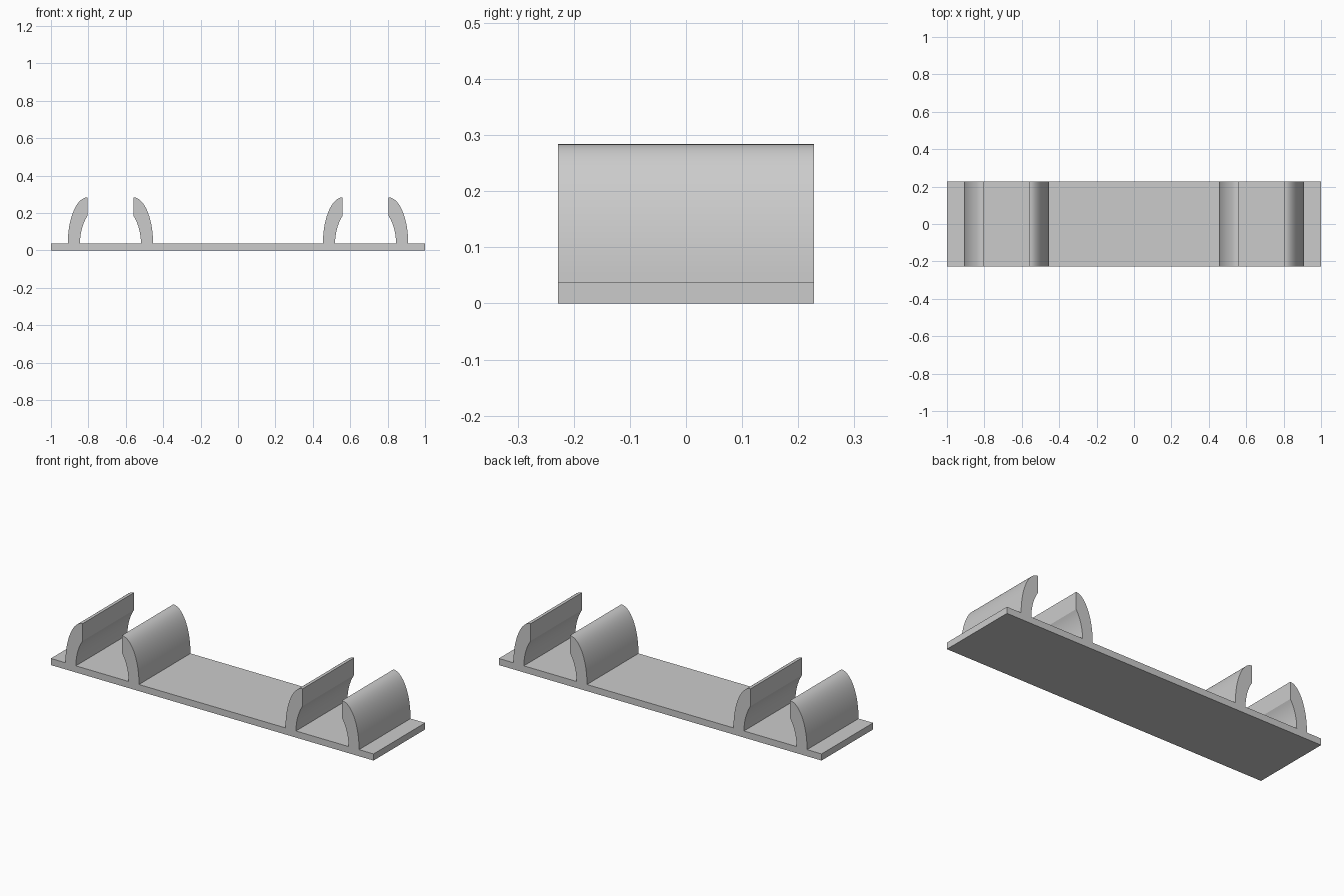
import bpy
import math

cube = bpy.data.objects.get("Cube")
if cube:
    bpy.data.objects.remove(cube, do_unlink=True)

HALF_DEPTH = 0.228
PLATE_TOP = 0.037
CLIP_X = 0.682

grey = bpy.data.materials.new("light_grey")
grey.use_nodes = True
colour = (0.6, 0.6, 0.6, 1)
grey.diffuse_color = colour
grey.node_tree.nodes["Principled BSDF"].inputs["Base Color"].default_value = colour


def extrude_profile(name, profile):
    """Extrude a counter-clockwise (x, z) outline along the depth."""
    n = len(profile)
    verts = [(x, y, z) for y in (-HALF_DEPTH, HALF_DEPTH) for x, z in profile]
    faces = [list(range(n)), list(range(2 * n - 1, n - 1, -1))]
    faces += [[i, i + n, (i + 1) % n + n, (i + 1) % n] for i in range(n)]
    mesh = bpy.data.meshes.new(name)
    mesh.from_pydata(verts, [], faces)
    mesh.materials.append(grey)
    obj = bpy.data.objects.new(name, mesh)
    bpy.context.collection.objects.link(obj)
    bpy.ops.object.select_all(action="DESELECT")
    obj.select_set(True)
    bpy.context.view_layer.objects.active = obj
    bpy.ops.object.shade_smooth_by_angle(angle=math.radians(25))
    return obj


def arc(cx, rx, rz, start, end, steps):
    """Points on an ellipse standing on the plate."""
    angles = [start + (end - start) * i / steps for i in range(steps + 1)]
    return [(cx + rx * math.cos(a), PLATE_TOP + rz * math.sin(a)) for a in angles]


# Base plate
extrude_profile("base_plate", [(-1, 0), (1, 0), (1, PLATE_TOP), (-1, PLATE_TOP)])

# Clip jaw outline: rounded back, vertical lip, hollow inner face
outer = arc(0.122, 0.106, 0.247, 0, math.pi / 2, 20)
inner = arc(0, 0.163, 0.226, math.acos(0.122 / 0.163), 0, 12)
jaw = outer + inner

# Two clips, each with a mirrored pair of jaws
for clip, cx in (("left", CLIP_X), ("right", -CLIP_X)):
    for side, s in (("left", 1), ("right", -1)):
        outline = [(cx + s * x, z) for x, z in jaw]
        extrude_profile(f"{clip}_clip_{side}_jaw", outline if s > 0 else outline[::-1])
